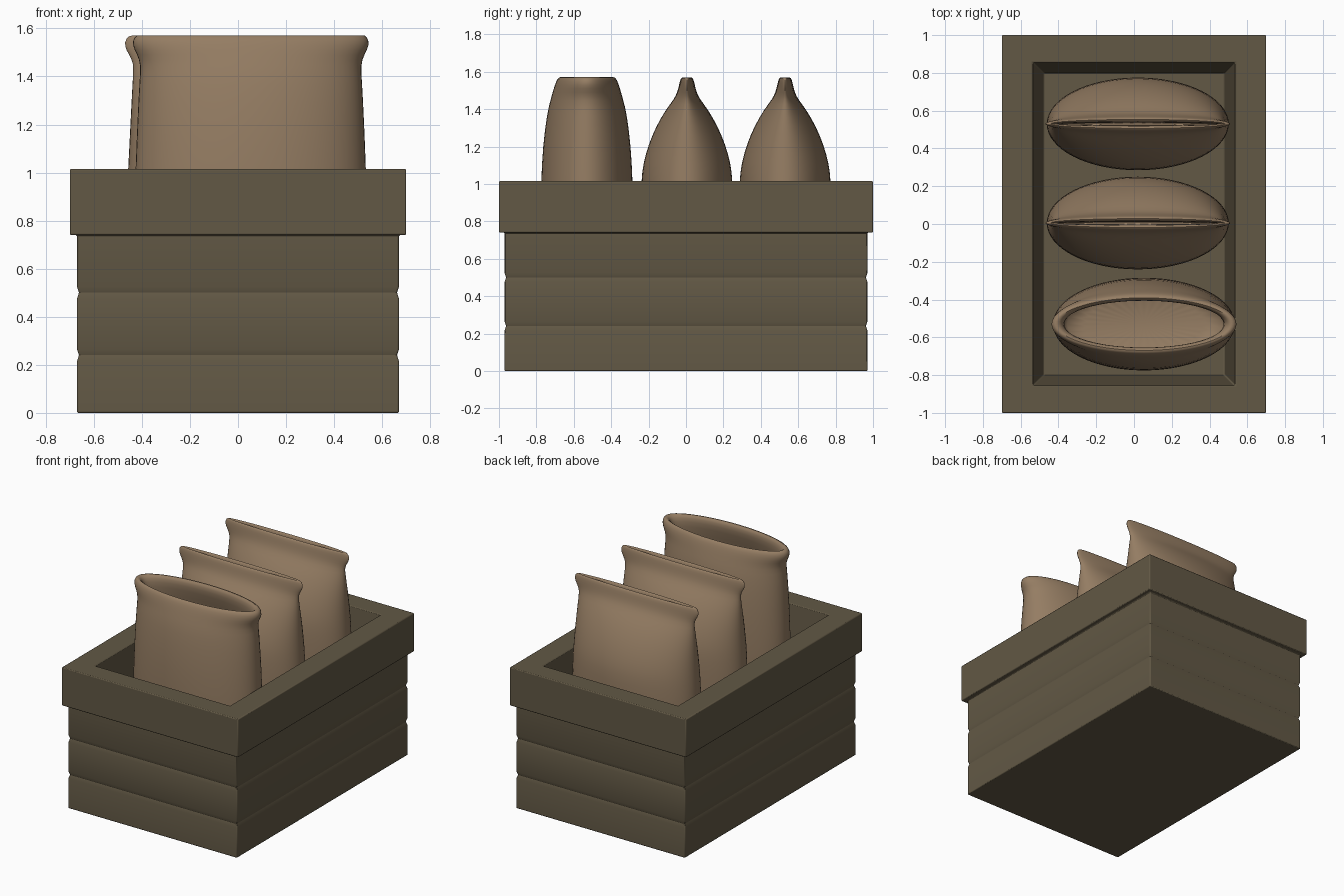
import bpy, bmesh, math

if "Cube" in bpy.data.objects:
    bpy.data.objects.remove(bpy.data.objects["Cube"])


def material(name, rgb):
    m = bpy.data.materials.new(name)
    m.diffuse_color = (*rgb, 1)
    m.use_nodes = True
    m.node_tree.nodes["Principled BSDF"].inputs["Base Color"].default_value = m.diffuse_color
    return m


wood = material("dark_wood", (0.122, 0.098, 0.059))
cloth = material("sackcloth", (0.30, 0.205, 0.125))


def loft(name, rings, outline, mat):
    """Skin a stack of (half_x, half_y, z) rings and cap both ends."""
    bm = bmesh.new()
    loops = [[bm.verts.new((hx * u, hy * v, z)) for u, v in outline]
             for hx, hy, z in rings]
    n = len(outline)
    for a, b in zip(loops, loops[1:]):
        for i in range(n):
            j = (i + 1) % n
            bm.faces.new((a[i], a[j], b[j], b[i]))
    bm.faces.new(loops[0][::-1])
    bm.faces.new(loops[-1])
    bmesh.ops.recalc_face_normals(bm, faces=bm.faces[:])
    mesh = bpy.data.meshes.new(name)
    bm.to_mesh(mesh)
    bm.free()
    mesh.materials.append(mat)
    obj = bpy.data.objects.new(name, mesh)
    bpy.context.collection.objects.link(obj)
    return obj


def smooth(obj, degrees):
    bpy.ops.object.select_all(action='DESELECT')
    obj.select_set(True)
    bpy.context.view_layer.objects.active = obj
    bpy.ops.object.shade_smooth_by_angle(angle=math.radians(degrees))


# Crate: grooved sides, overhanging rim, tapered hollow
square = [(-1, -1), (1, -1), (1, 1), (-1, 1)]
sides = [(0.67, 0.97, 0.0)]
for z in (0.24, 0.50):
    sides += [(0.67, 0.97, z - 0.025), (0.662, 0.962, z), (0.67, 0.97, z + 0.025)]
rim = [(0.67, 0.97, 0.74), (0.70, 1.0, 0.74), (0.70, 1.0, 1.015)]
hollow = [(0.535, 0.855, 1.015), (0.48, 0.80, 0.45)]
crate = loft("crate", sides + rim + hollow, square, wood)
bevel = crate.modifiers.new("soft_edges", 'BEVEL')
bevel.width = 0.006
bevel.segments = 2
bevel.limit_method = 'ANGLE'
bevel.angle_limit = math.radians(40)
smooth(crate, 30)

# Sack profiles: outside from the base up, over the rolled lip, then inside
open_profile = [
    (0.40, 0.19, 0.45), (0.45, 0.225, 0.48), (0.48, 0.243, 0.60),
    (0.487, 0.248, 0.85), (0.482, 0.246, 1.02), (0.475, 0.237, 1.20),
    (0.466, 0.214, 1.38), (0.460, 0.195, 1.45), (0.475, 0.184, 1.49),
    (0.497, 0.172, 1.53), (0.490, 0.158, 1.565), (0.465, 0.140, 1.577),
    (0.435, 0.122, 1.555), (0.420, 0.125, 1.50), (0.430, 0.165, 1.38),
    (0.440, 0.20, 1.20), (0.44, 0.21, 0.95), (0.40, 0.18, 0.90)]
closed_profile = [
    (0.40, 0.19, 0.45), (0.45, 0.225, 0.48), (0.48, 0.243, 0.60),
    (0.487, 0.248, 0.85), (0.480, 0.246, 1.02), (0.475, 0.235, 1.11),
    (0.470, 0.207, 1.21), (0.465, 0.165, 1.31), (0.460, 0.112, 1.40),
    (0.457, 0.068, 1.455), (0.475, 0.052, 1.49), (0.497, 0.043, 1.525),
    (0.490, 0.036, 1.56), (0.465, 0.024, 1.575), (0.435, 0.010, 1.56),
    (0.42, 0.008, 1.52), (0.41, 0.008, 1.48)]

# Three sacks standing in a row
segments = 32
ellipse = [(math.cos(2 * math.pi * i / segments), math.sin(2 * math.pi * i / segments))
           for i in range(segments)]
for name, profile, x, y in (("open_sack", open_profile, 0.053, -0.53),
                            ("middle_sack", closed_profile, 0.02, 0.005),
                            ("back_sack", closed_profile, 0.02, 0.53)):
    sack = loft(name, profile, ellipse, cloth)
    sack.location = (x, y, 0)
    sub = sack.modifiers.new("rounding", 'SUBSURF')
    sub.levels = sub.render_levels = 1
    smooth(sack, 80)
